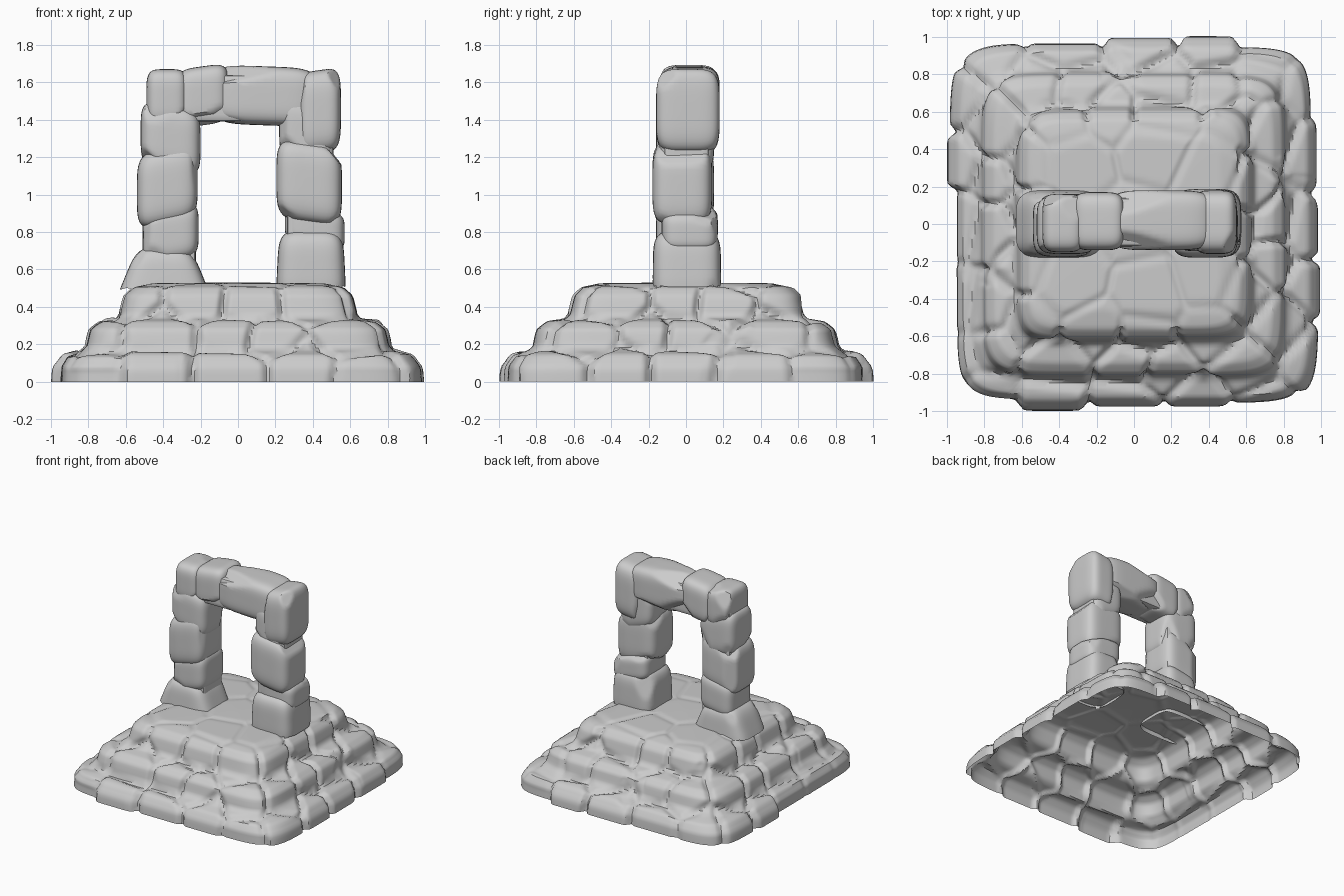
import bpy, bmesh, math, random
from mathutils import Vector, kdtree

random.seed(5)
cube = bpy.data.objects.get("Cube")
if cube:
    bpy.data.objects.remove(cube)

GREY = (0.6, 0.6, 0.6, 1)
stone_mat = bpy.data.materials.new("grey_stone")
stone_mat.use_nodes = True
stone_mat.diffuse_color = GREY
bsdf = next(n for n in stone_mat.node_tree.nodes if n.type == 'BSDF_PRINCIPLED')
bsdf.inputs["Base Color"].default_value = GREY
bsdf.inputs["Roughness"].default_value = 0.9


def finish(bm, name):
    mesh = bpy.data.meshes.new(name)
    bm.to_mesh(mesh)
    bm.free()
    mesh.materials.append(stone_mat)
    obj = bpy.data.objects.new(name, mesh)
    bpy.context.collection.objects.link(obj)
    bpy.ops.object.select_all(action='DESELECT')
    obj.select_set(True)
    bpy.context.view_layer.objects.active = obj
    bpy.ops.object.shade_smooth_by_angle(angle=math.radians(35))


def random_dir():
    return Vector([random.gauss(0, 1) for _ in range(3)]).normalized()


def chip(p, planes):
    """Flatten a point onto any chisel plane it sticks out of."""
    for n, h in planes:
        over = p.dot(n) - h
        if over > 0:
            p = p - n * over
    return p


def smoothstep(t):
    t = max(0.0, min(1.0, t))
    return t * t * (3 - 2 * t)


# Stepped mound: half width and height of each profile point, outside to centre
PROFILE = [(0.965, 0), (0.96, 0.08), (0.92, 0.14), (0.84, 0.165), (0.81, 0.19),
           (0.79, 0.28), (0.74, 0.32), (0.65, 0.335), (0.625, 0.36),
           (0.60, 0.46), (0.555, 0.505), (0.46, 0.525), (0.02, 0.53)]
STEP, AROUND = 0.018, 400


def square_point(angle, half):
    c, s = math.cos(angle), math.sin(angle)
    r = half / (abs(c) ** 9 + abs(s) ** 9) ** (1 / 9)
    return r * c, r * s


def square_walk(u):
    """Point on the unit square outline, u in 0..4."""
    side, f = int(u) % 4, (u % 1) * 2 - 1
    return [(1, f), (-f, 1), (-1, -f), (f, -1)][side]


# How far each bottom stone stands out, counter-clockwise from the left front
BOTTOM_BULGE = [0.02, 0.03, 0.02, 0.01, -0.02,
                -0.02, 0.04, 0.03, 0.0, 0.0,
                0.02, 0.035, -0.02, -0.02, -0.02,
                -0.03, 0.035, 0.01, 0.01, -0.01]

# One seed per stone: a course on every step, then paving on the platform
seeds = []
for half, z, count, jitter in [(0.93, 0.06, 20, 0.2), (0.75, 0.25, 18, 0.35), (0.57, 0.43, 14, 0.35)]:
    for i in range(count):
        x, y = square_walk((i + 0.5 + random.uniform(-jitter, jitter)) * 4 / count)
        h = half + random.uniform(-0.03, 0.03)
        seeds.append(Vector((x * h, y * h, z + random.uniform(-0.03, 0.03))))
for x, y in [(-0.35, -0.3), (0.08, -0.38), (0.4, -0.28), (-0.3, 0.32), (0.1, 0.4), (0.42, 0.25), (0, 0)]:
    seeds.append(Vector((x, y, 0.5)))

tree = kdtree.KDTree(len(seeds))
for i, s in enumerate(seeds):
    tree.insert(s, i)
tree.balance()
bulge = BOTTOM_BULGE + [random.uniform(-0.01, 0.018) for _ in seeds[20:]]
chips = [[(random_dir(), random.uniform(0.12, 0.17)) for _ in range(6)] for _ in seeds]

# Resample the profile evenly
rings = []
for (h0, z0), (h1, z1) in zip(PROFILE, PROFILE[1:]):
    n = max(1, round(math.hypot(h1 - h0, z1 - z0) / STEP))
    rings += [(h0 + (h1 - h0) * k / n, z0 + (z1 - z0) * k / n) for k in range(n)]
rings.append(PROFILE[-1])

bm = bmesh.new()
grid = [[bm.verts.new((*square_point(j * math.tau / AROUND, h), z))
         for j in range(AROUND)] for h, z in rings]
for a, b in zip(grid, grid[1:]):
    for j in range(AROUND):
        k = (j + 1) % AROUND
        bm.faces.new((a[j], a[k], b[k], b[j]))
bm.faces.new(grid[-1])
bm.normal_update()
for v in bm.verts:
    (s1, i1, d1), (s2, i2, d2) = tree.find_n(v.co, 2)
    gap = (d2 * d2 - d1 * d1) / (2 * (s1 - s2).length)
    paved = v.co.z > 0.5
    depth = 0.01 if paved else 0.025
    swell = bulge[i1] * (0.4 if paved else 1)
    # Ledges stay level while the walls swell outwards
    swell *= 1 - 0.7 * max(0, v.normal.z)
    p = v.co + v.normal * (smoothstep(gap / 0.035) * (swell + depth) - depth)
    # Chisel marks fade out into the joints and on the paving
    shift = (chip(p - s1, chips[i1]) + s1 - p) * (0 if paved else 0.6 * smoothstep(gap / 0.07))
    v.co = p + shift.normalized() * min(shift.length, 0.022)
for _ in range(2):
    bmesh.ops.smooth_vert(bm, verts=bm.verts[:], factor=0.35,
                          use_axis_x=True, use_axis_y=True, use_axis_z=True)
for v in bm.verts:
    v.co.z = max(0, v.co.z)
for v in grid[0]:
    v.co.z = 0
finish(bm, "stepped_mound")


def stone(name, x, z, y=(-0.15, 0.16), tilt=0, taper=0, power=4.5, chisels=8):
    """Chiselled block filling the given ranges; taper narrows its top."""
    bm = bmesh.new()
    bmesh.ops.create_cube(bm, size=2)
    bmesh.ops.subdivide_edges(bm, edges=bm.edges[:], cuts=13, use_grid_fill=True)
    lo, hi = Vector((x[0], y[0], z[0])), Vector((x[1], y[1], z[1]))
    mid, half = (lo + hi) / 2, (hi - lo) / 2
    lean = math.tan(math.radians(tilt))
    planes = [(random_dir(), random.uniform(1.06, 1.25)) for _ in range(chisels)]
    for v in bm.verts:
        p = v.co / sum(abs(c) ** power for c in v.co) ** (1 / power)
        p = chip(p, planes)
        rise = (p.z + 1) / 2
        p = Vector((p.x * half.x * (1 - taper * rise),
                    p.y * half.y * (1 - taper * 0.3 * rise), p.z * half.z))
        # Slanted bed joints keep the sides upright
        p.z += p.x * lean
        v.co = p + mid
    # Nothing hangs below the platform
    bmesh.ops.delete(bm, geom=[v for v in bm.verts if v.co.z < 0.49], context='VERTS')
    finish(bm, name)


# Gateway stones, left and right as the model's own
stone("right_footing", (-0.67, -0.12), (0.40, 0.72), (-0.19, 0.19), taper=0.48)
stone("right_lower_stone", (-0.51, -0.21), (0.64, 0.94), (-0.16, 0.16), tilt=10)
stone("right_middle_stone", (-0.54, -0.215), (0.84, 1.25), (-0.175, 0.15), tilt=12)
stone("right_upper_stone", (-0.52, -0.20), (1.12, 1.48), (-0.16, 0.15), tilt=-10)
stone("right_corner_stone", (-0.49, -0.27), (1.36, 1.67), (-0.15, 0.16))
stone("left_footing", (0.20, 0.58), (0.42, 0.81), (-0.18, 0.19), taper=0.1)
stone("left_wedge_stone", (0.25, 0.57), (0.72, 0.93), (-0.13, 0.17), tilt=-10)
stone("left_middle_stone", (0.205, 0.555), (0.85, 1.28), (-0.18, 0.14), tilt=-8)
stone("left_upper_stone", (0.22, 0.51), (1.14, 1.50), (-0.145, 0.15), tilt=-18)
stone("left_corner_stone", (0.32, 0.55), (1.22, 1.665), (-0.16, 0.18), tilt=8)
stone("lintel_small_stone", (-0.33, -0.05), (1.37, 1.685), (-0.14, 0.17), tilt=8)
stone("lintel_long_stone", (-0.14, 0.43), (1.37, 1.685), (-0.14, 0.18), tilt=-2)

# Mortar core closing the joints
for side, x in (("right", (-0.485, -0.225)), ("left", (0.26, 0.51))):
    stone(side + "_core", x, (0.45, 1.62), (-0.12, 0.125), power=12, chisels=0)
stone("lintel_core", (-0.45, 0.51), (1.39, 1.64), (-0.12, 0.14), power=12, chisels=0)
